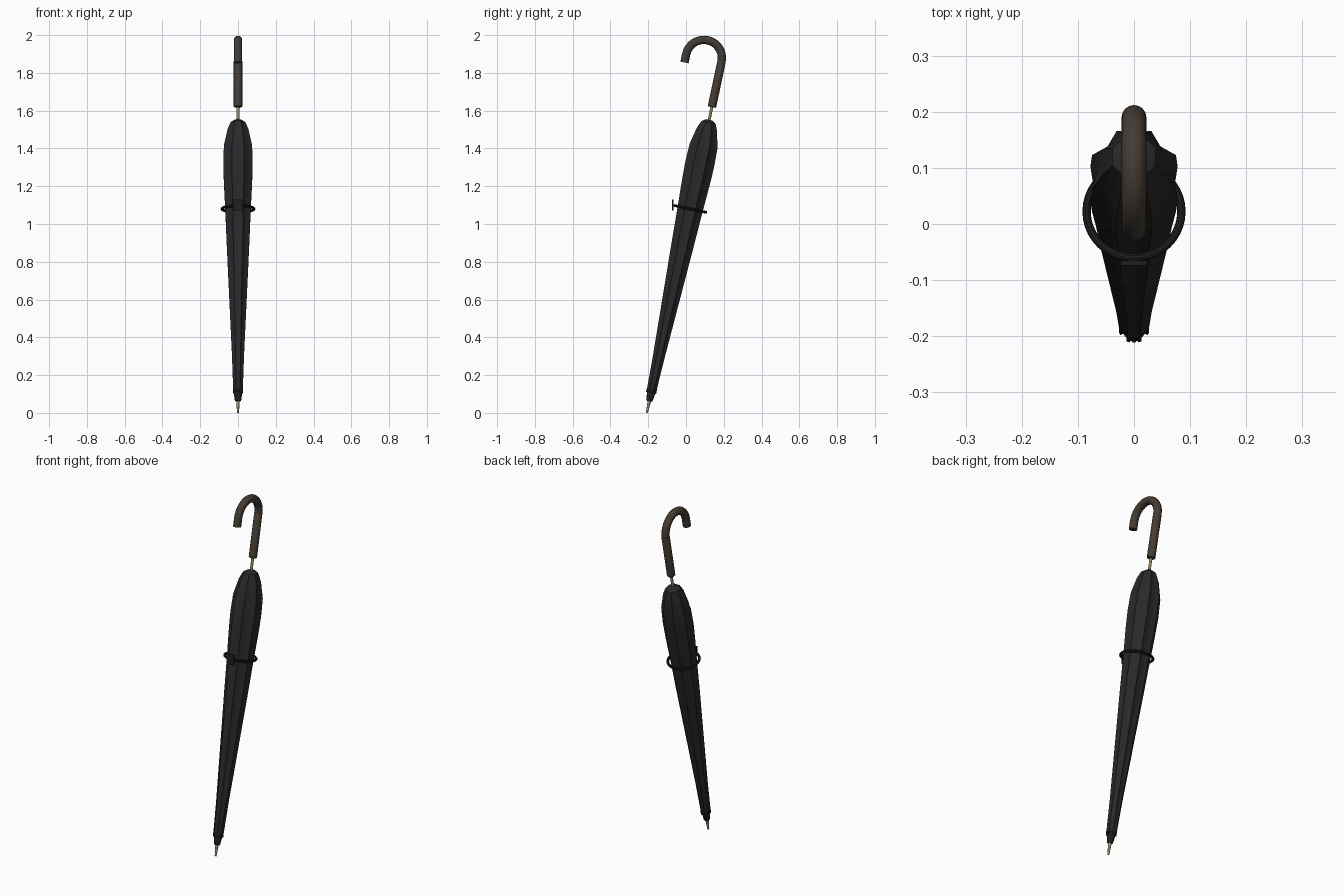
import bpy, bmesh, math
from mathutils import Matrix, Vector

if "Cube" in bpy.data.objects:
    bpy.data.objects.remove(bpy.data.objects["Cube"])

# Everything is built upright along local z from the tip, then leaned back.
LEAN = math.radians(12)
PLACE = Matrix.Translation((0, -0.207, 0.001)) @ Matrix.Rotation(-LEAN, 4, 'X')


def material(name, rgb):
    m = bpy.data.materials.new(name)
    m.diffuse_color = (*rgb, 1)
    m.use_nodes = True
    m.node_tree.nodes["Principled BSDF"].inputs["Base Color"].default_value = m.diffuse_color
    return m


CLOTH = material("charcoal cloth", (0.022, 0.022, 0.024))
TRIM = material("black trim", (0.013, 0.013, 0.014))
WOOD = material("dark wood", (0.058, 0.044, 0.033))
BRASS = material("pale brass", (0.33, 0.25, 0.14))


def finish(name, bm, mat, angle=35):
    bmesh.ops.recalc_face_normals(bm, faces=bm.faces)
    me = bpy.data.meshes.new(name)
    bm.to_mesh(me)
    bm.free()
    ob = bpy.data.objects.new(name, me)
    bpy.context.collection.objects.link(ob)
    me.materials.append(mat)
    me.transform(PLACE)
    bpy.ops.object.select_all(action='DESELECT')
    ob.select_set(True)
    bpy.context.view_layer.objects.active = ob
    bpy.ops.object.shade_smooth_by_angle(angle=math.radians(angle))
    return ob


def skin(bm, rings, closed=False):
    """Bridge rings of points; cap the ends unless the loop is closed."""
    loops = [[bm.verts.new(p) for p in ring] for ring in rings]
    n = len(loops[0])
    pairs = list(zip(loops, loops[1:])) + ([(loops[-1], loops[0])] if closed else [])
    for a, b in pairs:
        for i in range(n):
            j = (i + 1) % n
            bm.faces.new((a[i], a[j], b[j], b[i]))
    if not closed:
        bm.faces.new(loops[0])
        bm.faces.new(loops[-1])


def lathe(name, profile, mat, sides=16, pleat=1.0):
    """Revolve (height, radius) pairs; pleat scales every second point inwards."""
    bm = bmesh.new()
    step = 2 * math.pi / sides
    rings = []
    for h, r in profile:
        depth = pleat if h < 1.56 else (pleat + 1) / 2
        rings.append([Vector((math.cos(i * step), math.sin(i * step), 0)) *
                      (r * (depth if i % 2 == 0 else 1)) + Vector((0, 0, h))
                      for i in range(sides)])
    skin(bm, rings)
    return finish(name, bm, mat)


# Brass tip and the shaft that shows under the handle
lathe("tip", [(0, 0.005), (0.05, 0.0085), (0.08, 0.010)], BRASS, 12)
lathe("shaft", [(0.06, 0.0075), (1.67, 0.0075)], BRASS, 12)

# Furled canopy: eight pleated ridges
lathe("canopy", [(0.105, 0.022), (0.13, 0.028), (0.30, 0.034), (0.60, 0.049),
                 (0.90, 0.064), (1.10, 0.073), (1.25, 0.081), (1.34, 0.084),
                 (1.44, 0.081), (1.53, 0.060), (1.57, 0.042), (1.585, 0.018)],
      CLOTH, 16, pleat=0.82)

# Collar holding the cloth at the tip, with rib ends around it
lathe("tip_collar", [(0.062, 0.014), (0.068, 0.017), (0.112, 0.023),
                     (0.122, 0.020)], TRIM, 16)
bm = bmesh.new()
for k in range(8):
    a = math.radians(22.5 + 45 * k)
    mat4 = Matrix.Rotation(a, 4, 'Z') @ Matrix.Translation((0.024, 0, 0.118)) \
        @ Matrix.Diagonal((0.008, 0.006, 0.022, 1))
    bmesh.ops.create_cube(bm, size=1, matrix=mat4)
finish("rib_ends", bm, TRIM)

# Closing strap ring and its front tab
bm = bmesh.new()
hoop = []
for i in range(40):
    a = 2 * math.pi * i / 40
    out = Vector((math.cos(a), math.sin(a), 0))
    hoop.append([out * (0.0845 + 0.0075 * math.cos(t)) + Vector((0, 0, 1.103 + 0.0075 * math.sin(t)))
                 for t in (math.pi * k / 5 for k in range(10))])
skin(bm, hoop, closed=True)
finish("strap_ring", bm, TRIM)
bm = bmesh.new()
bmesh.ops.create_cube(bm, size=1, matrix=Matrix.Translation((0, -0.094, 1.104))
                      @ Matrix.Rotation(LEAN, 4, 'X')
                      @ Matrix.Diagonal((0.046, 0.009, 0.058, 1)))
finish("strap_tab", bm, TRIM)

# Straight grip
lathe("grip", [(1.654, 0.020), (1.657, 0.0225), (1.900, 0.0225), (1.903, 0.021)], WOOD, 16)

# Crook: half circle curling to the front, then a short straight end
R, TOP = 0.0955, 1.900
path = [(R * math.cos(a) - R, TOP + R * math.sin(a), a)
        for a in (math.pi * k / 20 for k in range(21))]
path += [(-2 * R, TOP - 0.045, math.pi)]
bm = bmesh.new()
skin(bm, [[Vector((0.022 * math.cos(t),
                   y + 0.022 * math.sin(t) * math.cos(a),
                   z + 0.022 * math.sin(t) * math.sin(a)))
           for t in (math.pi * k / 8 for k in range(16))] for y, z, a in path])
finish("crook", bm, WOOD)
